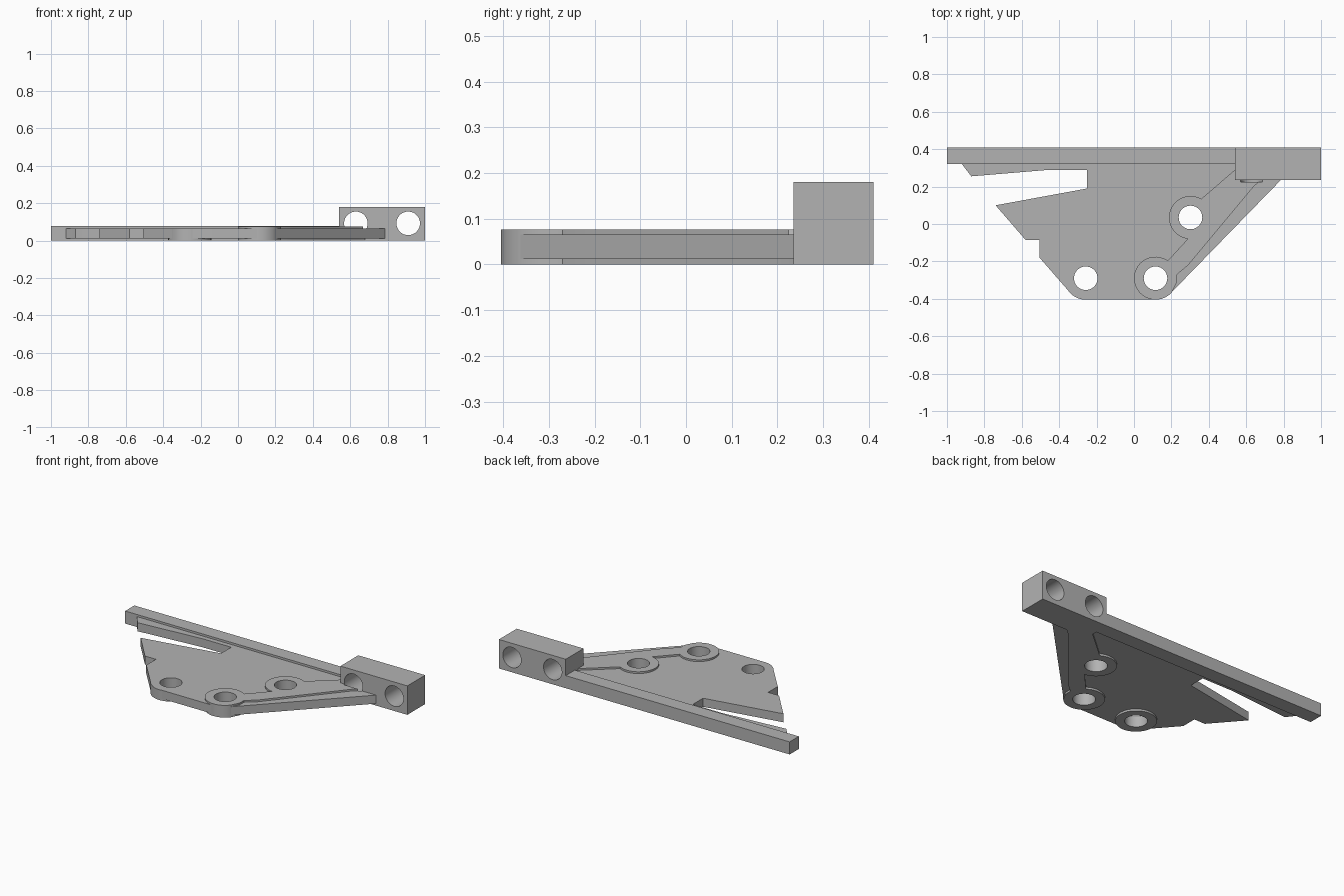
import bpy, bmesh
from math import cos, sin, radians, pi

cube = bpy.data.objects.get("Cube")
if cube:
    bpy.data.objects.remove(cube, do_unlink=True)

grey = bpy.data.materials.new("light grey")
grey.use_nodes = True
colour = (0.45, 0.45, 0.45, 1)
grey.diffuse_color = colour
grey.node_tree.nodes["Principled BSDF"].inputs["Base Color"].default_value = colour

BOSS_R, HOLE_R = 0.115, 0.063
UPPER, LOWER, LEFT = (0.302, 0.035), (0.115, -0.29), (-0.258, -0.29)


def arc(centre, start, end, r=BOSS_R, steps=24):
    """Points along an arc, angles in degrees."""
    angles = [radians(start + (end - start) * i / steps) for i in range(steps + 1)]
    return [(centre[0] + r * cos(a), centre[1] + r * sin(a)) for a in angles]


def prism(name, outline, z0, z1):
    """Extrude a flat outline between two heights."""
    bm = bmesh.new()
    face = bm.faces.new([bm.verts.new((x, y, z0)) for x, y in outline])
    top = bmesh.ops.extrude_face_region(bm, geom=[face])["geom"]
    verts = [v for v in top if isinstance(v, bmesh.types.BMVert)]
    bmesh.ops.translate(bm, verts=verts, vec=(0, 0, z1 - z0))
    bmesh.ops.recalc_face_normals(bm, faces=bm.faces[:])
    mesh = bpy.data.meshes.new(name)
    bm.to_mesh(mesh)
    bm.free()
    mesh.materials.append(grey)
    obj = bpy.data.objects.new(name, mesh)
    bpy.context.collection.objects.link(obj)
    return obj


def box(name, x0, x1, y0, y1, z0, z1):
    return prism(name, [(x0, y0), (x1, y0), (x1, y1), (x0, y1)], z0, z1)


def drill(name, location, depth, rotation=(0, 0, 0)):
    bpy.ops.mesh.primitive_cylinder_add(vertices=48, radius=HOLE_R, depth=depth,
                                        location=location, rotation=rotation)
    obj = bpy.context.object
    obj.name = name
    obj.data.materials.append(grey)
    obj.hide_render = True
    obj.hide_set(True)
    obj.display_type = 'WIRE'
    return obj


def cut(obj, cutters):
    for c in cutters:
        mod = obj.modifiers.new("bore", 'BOOLEAN')
        mod.operation, mod.solver, mod.object = 'DIFFERENCE', 'EXACT', c


# Thin web plate with a wedge slot on the left
plate = prism("web_plate",
              [(0.54, 0.33), (-0.93, 0.33), (-0.92, 0.32), (-0.87, 0.255), (-0.45, 0.29),
               (-0.25, 0.29), (-0.25, 0.19), (-0.74, 0.1), (-0.58, -0.085),
               (-0.505, -0.085), (-0.505, -0.18)]
              + arc(LEFT, 220, 270, BOSS_R - 0.001) + arc(LOWER, 270, 316, BOSS_R - 0.001)
              + [(0.785, 0.235), (0.54, 0.235)], 0.012, 0.065)

# Raised rib joining two bosses to the block
rib = prism("raised_rib_with_bosses",
            [(0.54, 0.33), (0.54, 0.29)] + arc(UPPER, 60, 263) + arc(LOWER, 55, 320)
            + [(0.23, -0.31), (0.23, -0.27), (0.29, -0.22), (0.64, 0.2),
               (0.68, 0.235), (0.54, 0.235)], 0, 0.076)

# Third boss, proud only on the underside
left_boss = prism("left_boss", arc(LEFT, 0, 352.5, steps=47), 0, 0.0645)

# Long back rail and mounting block
rail = box("back_rail", -1, 0.54, 0.32, 0.41, 0, 0.078)
block = box("mounting_block", 0.54, 1, 0.235, 0.41, 0, 0.18)

# Bores
bores = [drill("bore_cutter", (x, y, 0.05), 0.4) for x, y in (UPPER, LOWER, LEFT)]
cross = [drill("cross_bore_cutter", (x, 0.375, 0.092), 0.3, (pi / 2, 0, 0)) for x in (0.63, 0.91)]
cut(plate, [bores[0], bores[1], bores[2], cross[0]])
cut(rib, [bores[0], bores[1], cross[0]])
cut(left_boss, [bores[2]])
cut(block, cross)

# Bake the bores, then smooth the round walls
for obj in (plate, rib, left_boss, rail, block):
    bpy.ops.object.select_all(action='DESELECT')
    obj.select_set(True)
    bpy.context.view_layer.objects.active = obj
    for mod in list(obj.modifiers):
        bpy.ops.object.modifier_apply(modifier=mod.name)
    bpy.ops.object.shade_smooth_by_angle(angle=radians(30))
for c in bores + cross:
    bpy.data.objects.remove(c, do_unlink=True)
